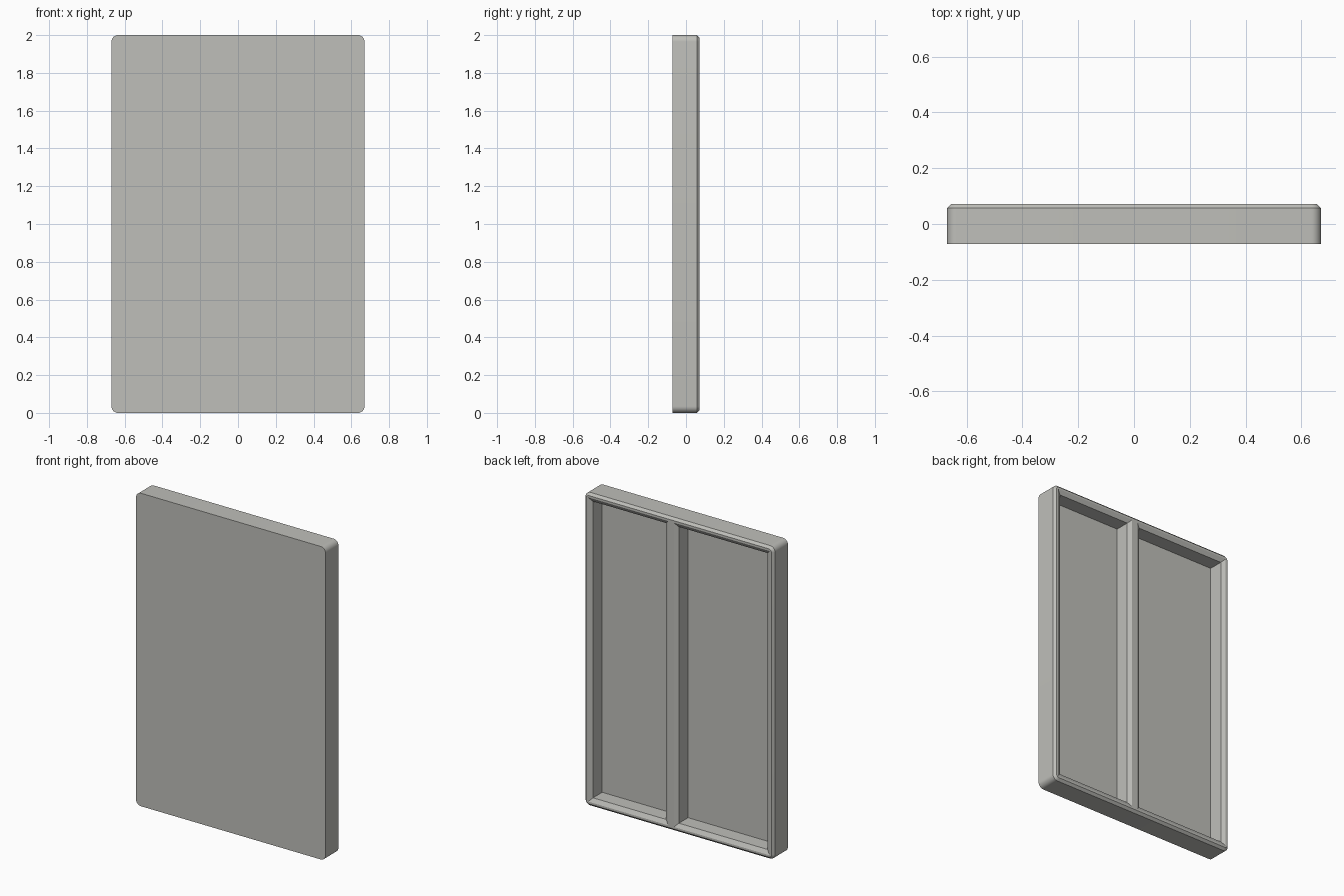
import bpy, bmesh, math

if "Cube" in bpy.data.objects:
    bpy.data.objects.remove(bpy.data.objects["Cube"])

W, H, D = 0.67, 2.0, 0.0725      # half width, height, half depth
R = 0.035                        # outer corner radius
CH = 0.015                       # chamfer depth at the open back
SLOPE = 0.025                    # chamfer width inside the pockets
FLOOR = -0.035                   # pocket floor
RIM = 0.053                      # rim wall thickness

grey = bpy.data.materials.new("warm_grey")
grey.diffuse_color = (0.52, 0.52, 0.49, 1)
grey.use_nodes = True
grey.node_tree.nodes["Principled BSDF"].inputs["Base Color"].default_value = grey.diffuse_color


def rounded_rect(x0, x1, z0, z1, r, steps=8):
    """Corner-rounded outline in the xz plane; r = 0 gives four corners."""
    if r == 0:
        return [(x1, z1), (x0, z1), (x0, z0), (x1, z0)]
    pts = []
    for k, (cx, cz) in enumerate([(x1 - r, z1 - r), (x0 + r, z1 - r),
                                  (x0 + r, z0 + r), (x1 - r, z0 + r)]):
        for i in range(steps + 1):
            a = math.pi / 2 * (k + i / steps)
            pts.append((cx + r * math.cos(a), cz + r * math.sin(a)))
    return pts


def loft(name, rings):
    """Closed solid through outlines stacked along y: (y, outline)."""
    bm = bmesh.new()
    loops = [[bm.verts.new((x, y, z)) for x, z in pts] for y, pts in rings]
    n = len(loops[0])
    for a, b in zip(loops, loops[1:]):
        for i in range(n):
            bm.faces.new((a[i], a[(i + 1) % n], b[(i + 1) % n], b[i]))
    bm.faces.new(loops[0])
    bm.faces.new(loops[-1])
    bmesh.ops.recalc_face_normals(bm, faces=bm.faces)
    me = bpy.data.meshes.new(name)
    bm.to_mesh(me)
    bm.free()
    me.materials.append(grey)
    ob = bpy.data.objects.new(name, me)
    bpy.context.collection.objects.link(ob)
    return ob


# Panel body with rounded corners and a chamfered back edge
outer = rounded_rect(-W, W, 0, H, R)
inset = rounded_rect(-W + CH, W - CH, CH, H - CH, R - CH)
panel = loft("panel", [(-D, outer), (D - CH, outer), (D, inset)])

# Two pockets with flared mouths, leaving an off-centre divider between them
for x0, x1 in [(-W + RIM, 0.01), (0.10, W - RIM)]:
    rings = []
    for y, grow in [(FLOOR, 0), (D - CH, 0), (D + CH, 2 * SLOPE)]:
        rings.append((y, rounded_rect(x0 - grow, x1 + grow,
                                      RIM - grow, H - RIM + grow, 0)))
    cutter = loft("pocket_cutter", rings)
    cutter.hide_render = True
    mod = panel.modifiers.new("pocket", 'BOOLEAN')
    mod.operation = 'DIFFERENCE'
    mod.solver = 'EXACT'
    mod.object = cutter
    bpy.context.view_layer.objects.active = panel
    bpy.ops.object.modifier_apply(modifier=mod.name)
    bpy.data.objects.remove(cutter)

# Smooth the rounded corners, keep the other edges crisp
panel.select_set(True)
bpy.ops.object.shade_smooth_by_angle(angle=math.radians(30))
